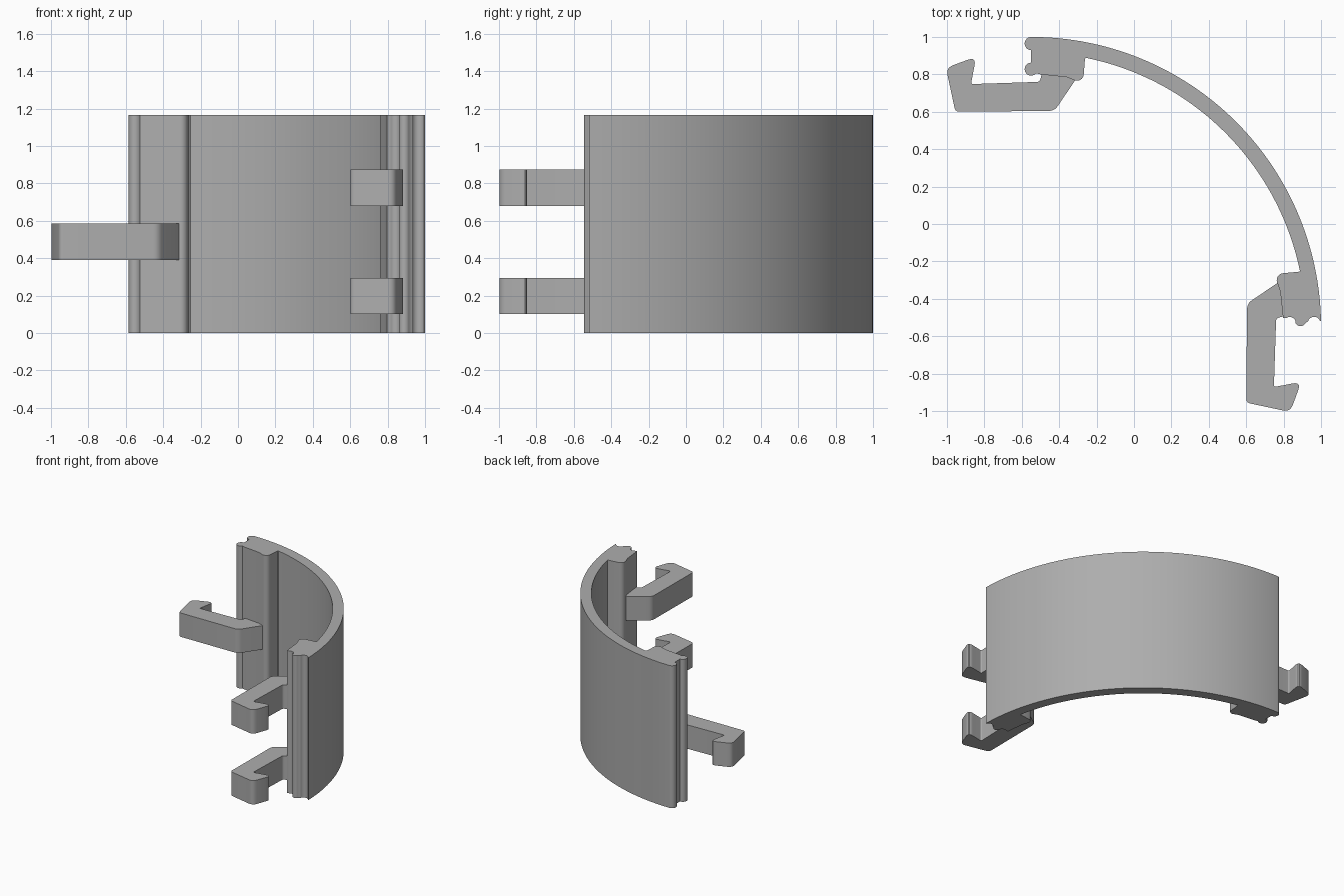
import bpy, bmesh, math

if "Cube" in bpy.data.objects:
    bpy.data.objects.remove(bpy.data.objects["Cube"])

H = 1.165                       # shell height
C, RO, RI = -0.55, 1.55, 1.468  # arc centre (x = y = C), outer and inner radius

mat = bpy.data.materials.new("plain_grey")
mat.diffuse_color = (0.42, 0.42, 0.42, 1)
mat.use_nodes = True
mat.node_tree.nodes["Principled BSDF"].inputs["Base Color"].default_value = mat.diffuse_color


def arc(cx, cy, r, a0, a1, n):
    """Points on an arc, angles in degrees."""
    return [(cx + r * math.cos(math.radians(a0 + (a1 - a0) * i / n)),
             cy + r * math.sin(math.radians(a0 + (a1 - a0) * i / n))) for i in range(n + 1)]


def extrude(name, profile, z0, z1):
    """Prism from a closed outline in plan."""
    bm = bmesh.new()
    face = bm.faces.new([bm.verts.new((x, y, z0)) for x, y in profile])
    top = bmesh.ops.extrude_face_region(bm, geom=[face])["geom"]
    bmesh.ops.translate(bm, vec=(0, 0, z1 - z0),
                        verts=[v for v in top if isinstance(v, bmesh.types.BMVert)])
    bmesh.ops.recalc_face_normals(bm, faces=bm.faces)
    me = bpy.data.meshes.new(name)
    bm.to_mesh(me)
    bm.free()
    me.materials.append(mat)
    ob = bpy.data.objects.new(name, me)
    bpy.context.collection.objects.link(ob)
    bpy.ops.object.select_all(action='DESELECT')
    ob.select_set(True)
    bpy.context.view_layer.objects.active = ob
    bpy.ops.object.shade_smooth_by_angle(angle=math.radians(30))
    return ob


def rounded(points, n=5):
    """Round outline corners; each point is (x, y, cut length)."""
    out = []
    for i, (x, y, r) in enumerate(points):
        if r == 0:
            out.append((x, y))
            continue
        ends = []
        for q in (points[i - 1], points[(i + 1) % len(points)]):
            d = math.hypot(q[0] - x, q[1] - y)
            ends.append((x + (q[0] - x) * r / d, y + (q[1] - y) * r / d))
        (ax, ay), (bx, by) = ends
        for k in range(n + 1):
            t = k / n
            out.append(((1 - t) ** 2 * ax + 2 * t * (1 - t) * x + t * t * bx,
                        (1 - t) ** 2 * ay + 2 * t * (1 - t) * y + t * t * by))
    return out


# Curved shell with a thick rib at each end: two beads at one edge, sockets at the other
a_end = 1.2
shell = arc(C, C, RO, 90, a_end, 64)                    # outer face
shell += arc(0.963, -0.53, 0.034, 20, 165, 8)           # outer socket
shell += arc(0.89, -0.516, 0.03, -25, -155, 8)          # tongue
shell += arc(0.833, -0.53, 0.033, 15, 125, 8)           # inner socket
shell += [(0.797, -0.503), (0.782, -0.36)]
shell += arc(0.80, -0.30, 0.037, 195, 100, 6)           # rib corner
shell += [(0.883, -0.255)]
shell += arc(C, C, RI, 11.6, 78.4, 56)                  # inner face
shell += [(-0.262, 0.885)]
shell += arc(-0.305, 0.803, 0.037, -15, -105, 6)        # rib corner
shell += [(-0.36, 0.785), (-0.50, 0.80)]
shell += arc(-0.55, 0.828, 0.035, -40, -270, 10)        # lower bead
shell += arc(-0.55, 0.965, 0.035, 270, 95, 10)          # upper bead
extrude("curved_shell", shell, 0, H)

# Hooked clip arm outline, rounded at the corners
hook = rounded([(-0.955, 0.60, 0.022), (-0.425, 0.605, 0.03), (-0.312, 0.772, 0),
                (-0.36, 0.80, 0), (-0.49, 0.81, 0), (-0.505, 0.76, 0.015),
                (-0.872, 0.748, 0.012), (-0.843, 0.895, 0.05), (-1.005, 0.835, 0.04)])
mirrored = [(y, x) for x, y in hook]

extrude("left_clip_arm", hook, 0.39, 0.585)
for i, z in enumerate((0.10, 0.68)):
    extrude(f"right_clip_arm_{i + 1}", mirrored, z, z + 0.195)
